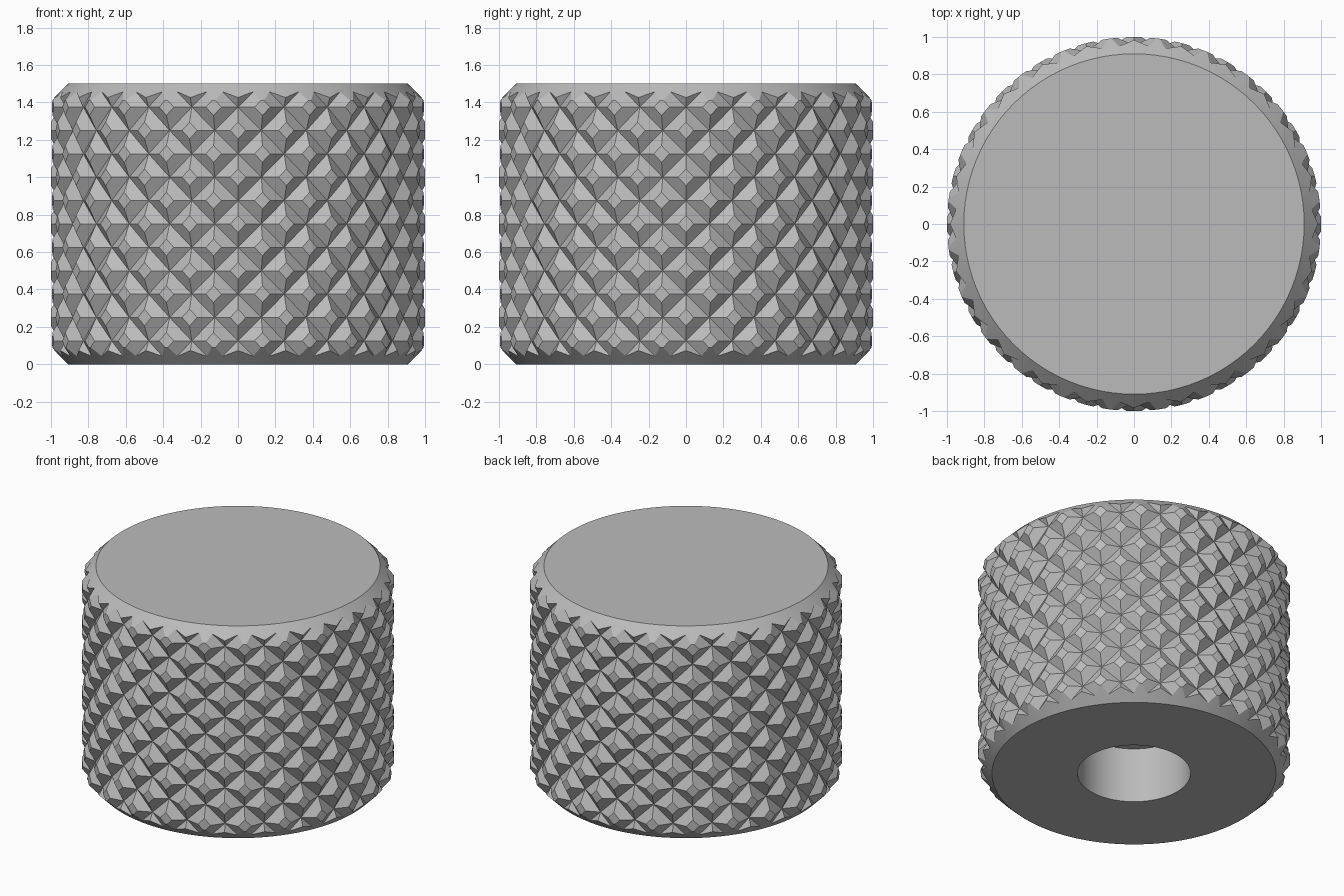
import bpy, bmesh, math

if "Cube" in bpy.data.objects:
    bpy.data.objects.remove(bpy.data.objects["Cube"])

N = 24            # knurl pyramids around
COLS = 2 * N      # lattice columns (peak, valley, ...)
STEP = 0.125      # lattice row height
PEAK, VALLEY = 1.025, 0.955
SEG = 96

grey = bpy.data.materials.new("plain_grey")
grey.diffuse_color = (0.5, 0.5, 0.5, 1)
grey.use_nodes = True
grey.node_tree.nodes["Principled BSDF"].inputs["Base Color"].default_value = grey.diffuse_color


def make_object(name, bm):
    bmesh.ops.recalc_face_normals(bm, faces=bm.faces)
    mesh = bpy.data.meshes.new(name)
    bm.to_mesh(mesh)
    bm.free()
    mesh.materials.append(grey)
    ob = bpy.data.objects.new(name, mesh)
    bpy.context.collection.objects.link(ob)
    return ob


# Knurled barrel: lattice of alternating peaks and valleys, taller than needed
bm = bmesh.new()
rows = []
for k in range(-1, 14):
    row = []
    for c in range(COLS):
        r = PEAK if (c + k) % 2 == 0 else VALLEY
        a = -math.pi / 2 + c * math.tau / COLS
        row.append(bm.verts.new((r * math.cos(a), r * math.sin(a), k * STEP)))
    rows.append(row)
for k in range(len(rows) - 1):
    for c in range(COLS):
        d = (c + 1) % COLS
        v00, v10, v11, v01 = rows[k][c], rows[k][d], rows[k + 1][d], rows[k + 1][c]
        # split every cell along its valley-to-valley diagonal
        if (c + k - 1) % 2 == 0:
            bm.faces.new((v00, v10, v01))
            bm.faces.new((v10, v11, v01))
        else:
            bm.faces.new((v00, v10, v11))
            bm.faces.new((v00, v11, v01))
bm.faces.new(rows[0][::-1])
bm.faces.new(rows[-1])
knob = make_object("knurled_knob", bm)

# Turned envelope: chamfered cylinder with a blind bore underneath
profile = [(0, 0.39), (0.362, 0.39), (0.362, 0), (0.91, 0), (1, 0.09),
           (1, 1.41), (0.91, 1.5), (0, 1.5)]
bm = bmesh.new()
vs = [bm.verts.new((r, 0, z)) for r, z in profile]
es = [bm.edges.new(p) for p in zip(vs, vs[1:])]
bmesh.ops.spin(bm, geom=vs + es, axis=(0, 0, 1), cent=(0, 0, 0),
               angle=math.tau, steps=SEG, use_duplicate=False)
bmesh.ops.remove_doubles(bm, verts=bm.verts, dist=1e-4)
bmesh.ops.dissolve_limit(bm, angle_limit=0.001, verts=bm.verts, edges=bm.edges)
envelope = make_object("turned_envelope", bm)

# Trim the knurling to the envelope
mod = knob.modifiers.new("trim", 'BOOLEAN')
mod.operation = 'INTERSECT'
mod.solver = 'EXACT'
mod.object = envelope
bpy.context.view_layer.objects.active = knob
knob.select_set(True)
bpy.ops.object.modifier_apply(modifier=mod.name)
bpy.data.objects.remove(envelope, do_unlink=True)
bpy.ops.object.shade_smooth_by_angle(angle=math.radians(8))
